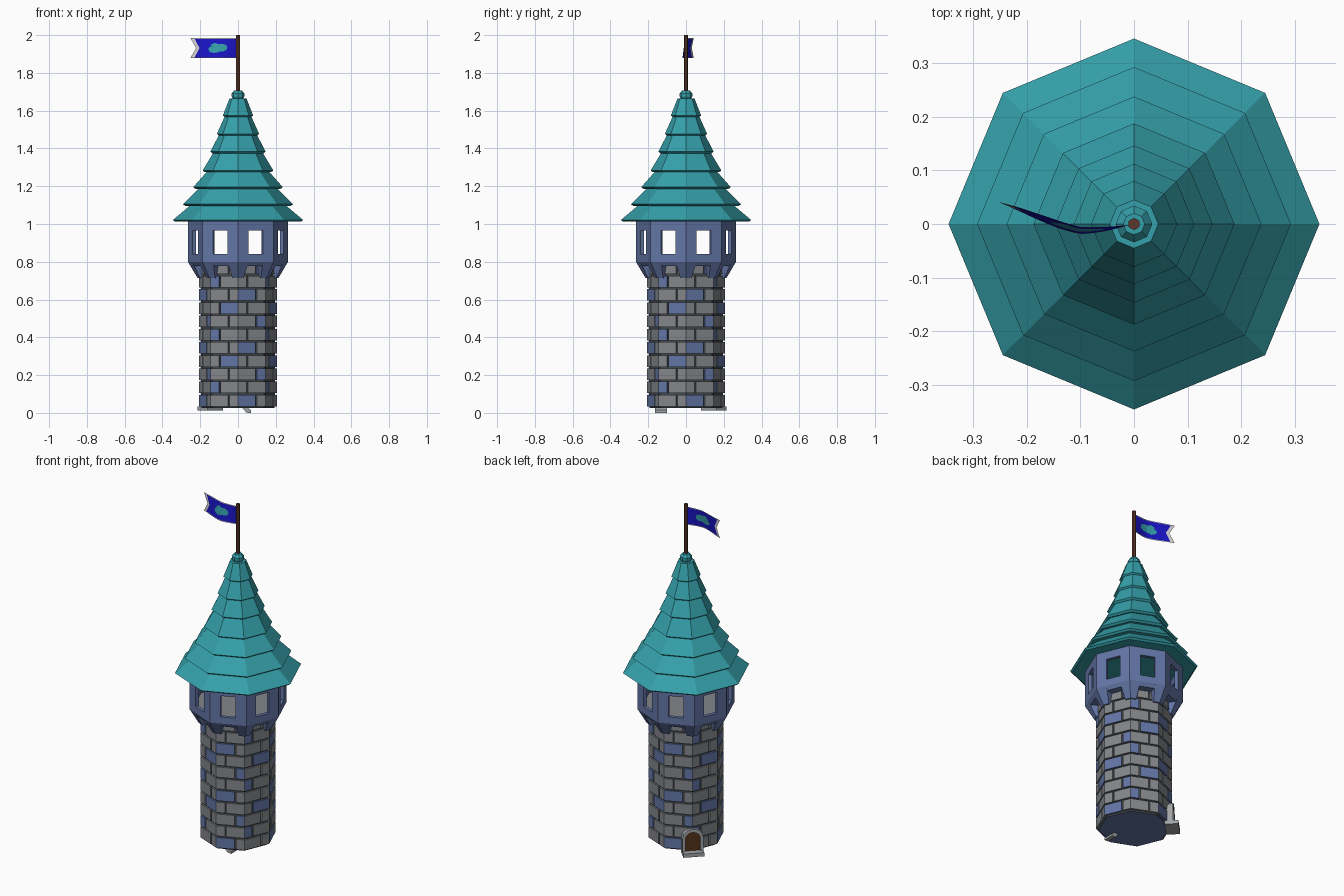
import bpy, bmesh, math
from mathutils import Vector

if "Cube" in bpy.data.objects:
    bpy.data.objects.remove(bpy.data.objects["Cube"])

def material(name, r, g, b):
    m = bpy.data.materials.new(name)
    m.diffuse_color = (r, g, b, 1)
    m.use_nodes = True
    m.node_tree.nodes["Principled BSDF"].inputs["Base Color"].default_value = m.diffuse_color
    return m

TEAL = material("teal_roof", .035, .35, .40)
SLATE = material("slate_blue", .125, .18, .38)
STONE = material("grey_stone", .23, .24, .255)
MORTAR = material("dark_mortar", .055, .065, .07)
POLE = material("pole_brown", .11, .038, .021)
DOOR = material("door_brown", .09, .032, .009)
TRIM = material("pale_stone", .36, .37, .38)
BLUE = material("flag_blue", .01, .007, .56)
WHITE = material("flag_white", .68, .66, .66)

def finish(bm, name, mats, fix=True):
    if fix:
        bmesh.ops.recalc_face_normals(bm, faces=bm.faces)
    me = bpy.data.meshes.new(name)
    bm.to_mesh(me)
    bm.free()
    for m in mats:
        me.materials.append(m)
    ob = bpy.data.objects.new(name, me)
    bpy.context.collection.objects.link(ob)
    return ob

def polar(r, a, z):
    return Vector((r * math.cos(a), r * math.sin(a), z))

def lathe(name, profile, mats, n=8, rule=None):
    """Closed n-sided solid from (radius, z) points, corners on the axes."""
    bm = bmesh.new()
    rings = [[bm.verts.new(polar(r, math.tau * i / n, z)) for i in range(n)] for r, z in profile]
    for a, b in zip(rings, rings[1:]):
        for i in range(n):
            j = (i + 1) % n
            bm.faces.new((a[i], a[j], b[j], b[i]))
    bm.faces.new(rings[0][::-1])
    bm.faces.new(rings[-1])
    if rule:
        for f in bm.faces:
            f.material_index = rule(f)
    return finish(bm, name, mats)

def on_face(k, t, r, z):
    """Point on face k of an octagon, t from 0 to 1 along it."""
    a = polar(r, math.pi / 4 * k, z)
    return a.lerp(polar(r, math.pi / 4 * (k + 1), z), t)

def hull(bm, pts, mat=0):
    vs = [bm.verts.new(p) for p in pts]
    res = bmesh.ops.convex_hull(bm, input=vs)
    for f in res["geom"]:
        if isinstance(f, bmesh.types.BMFace):
            f.material_index = mat

# shaft core: mortar sides, slate underside, stone floor on top
def core_rule(f):
    z = f.calc_center_median().z
    return 1 if z < .03 else (2 if z > .8 else 0)
lathe("shaft_core", [(.192, .025), (.196, .04), (.196, .805)], [MORTAR, SLATE, STONE], rule=core_rule)

# bricks: running bond, blue ones repeat every four rows
bm = bmesh.new()
for row in range(11):
    z0, z1 = .034 + .07 * row, .034 + .07 * row + .061
    split = .67 if row % 2 == 0 else .33
    for k in range(8):
        for part, (t0, t1) in enumerate(((0, split - .025), (split + .025, 1))):
            blue = (row % 4, k % 2, part) in {(0, 0, 0), (1, 1, 0), (2, 0, 1), (3, 1, 1)}
            hull(bm, [on_face(k, t, r, z) for t in (t0, t1) for r in (.19, .206)
                      for z in (z0, z1)], int(blue))
finish(bm, "shaft_bricks", [STONE, SLATE])

# corbels under the chamber, one round each corner
bm = bmesh.new()
for k in range(8):
    pts = []
    for r, z, t in ((.265, .8, .3), (.18, .8, .3), (.215, .715, .2), (.18, .715, .2)):
        pts += [on_face(k - 1, 1 - t, r, z), on_face(k, 0, r, z), on_face(k, t, r, z)]
    hull(bm, pts)
finish(bm, "corbels", [SLATE])
lathe("chamber_base", [(.25, .778), (.265, .8), (.265, .806)], [SLATE])
lathe("chamber_floor", [(.245, .8), (.245, .81)], [STONE])

# chamber walls with one open window per side
bm = bmesh.new()
R, T = .265, .022
for k in range(8):
    grids = []
    for r in (R, R - T):
        side = 2 * r * math.sin(math.pi / 8)
        w = .041 / side
        outer = [on_face(k, t, r, z) for t, z in ((0, .8), (1, .8), (1, 1.03), (0, 1.03))]
        inner = [on_face(k, t, r, z) for t, z in ((.5 - w, .84), (.5 + w, .84), (.5 + w, .965), (.5 - w, .965))]
        grids.append([[bm.verts.new(p) for p in loop] for loop in (outer, inner)])
    (oo, oi), (io, ii) = grids
    for i in range(4):
        j = (i + 1) % 4
        bm.faces.new((oo[i], oo[j], oi[j], oi[i]))
        bm.faces.new((io[j], io[i], ii[i], ii[j]))
        bm.faces.new((oi[i], oi[j], ii[j], ii[i]))
    for i, j in ((0, 1), (2, 3)):
        bm.faces.new((oo[j], oo[i], io[i], io[j]))
bmesh.ops.remove_doubles(bm, verts=bm.verts, dist=.0002)
finish(bm, "chamber_walls", [SLATE])

# seven overlapping roof tiers
tiers = [(.345, 1.012, .25), (.292, 1.096, .205), (.237, 1.186, .163), (.187, 1.274, .13),
         (.146, 1.374, .1), (.112, 1.468, .07), (.08, 1.565, .045)]
tops = [t[1] for t in tiers[1:]] + [1.66]
for i, ((r, z, rt), zt) in enumerate(zip(tiers, tops)):
    lathe(f"roof_tier_{i + 1}", [(r - .012, z), (r, z + .009), (rt, zt + .005)], [TEAL])
lathe("finial", [(.024, 1.655), (.034, 1.676), (.034, 1.69), (.02, 1.708)], [TEAL])
pole = lathe("flag_pole", [(.0115, 1.69), (.0115, 2.0)], [POLE], n=6)
pole.rotation_euler.z = math.pi / 6

# swallow-tailed waving flag: white border, blue field, teal emblem
bm = bmesh.new()
NU, NV = 48, 24
def flag_point(u, v):
    end = .222 + .03 * abs(2 * v - 1)
    x = .008 + u * (end - .008)
    y = -.012 * math.sin(x / .19 * math.pi) + .03 * max(0, x - .1) / .15 + (v - .5) * .014 * math.sin(u * math.pi)
    return Vector((-x, y, 1.878 + .107 * v))
grid = [[bm.verts.new(flag_point(i / NU, j / NV)) for j in range(NV + 1)] for i in range(NU + 1)]
for i in range(NU):
    for j in range(NV):
        f = bm.faces.new((grid[i][j], grid[i][j + 1], grid[i + 1][j + 1], grid[i + 1][j]))
        u, v = (i + .5) / NU, (j + .5) / NV
        if v < .06 or v > .94 or u > .91:
            f.material_index = 1
        elif any(((u - a) / p) ** 2 + ((v - b) / q) ** 2 < 1
                 for a, b, p, q in ((.38, .52, .16, .2), (.52, .45, .16, .18), (.5, .62, .1, .12))):
            f.material_index = 2
finish(bm, "flag", [BLUE, WHITE, TEAL], fix=False)

# door parts sit on the back-left corner: d outward, w sideways
A = math.radians(135)
def at_door(d, w, z):
    return polar(d, A, z) + Vector((-math.sin(A), math.cos(A), 0)) * w

def arch(hw, top, z0=.03):
    spring = top - hw * .9
    return [(-hw, z0)] + [(-hw * math.cos(i * math.pi / 6), spring + hw * .9 * math.sin(i * math.pi / 6))
                          for i in range(7)] + [(hw, z0)]

bm = bmesh.new()
hull(bm, [at_door(d, w, z) for d in (.16, .208) for w, z in arch(.042, .145)])
finish(bm, "door", [DOOR])

bm = bmesh.new()
loops = [[bm.verts.new(at_door(d, w, z)) for w, z in arch(*s)]
         for d, s in ((.17, (.057, .165)), (.216, (.057, .165)), (.216, (.041, .145)), (.17, (.041, .145)))]
for a, b in zip(loops, loops[1:] + loops[:1]):
    for i in range(len(a) - 1):
        bm.faces.new((a[i], a[i + 1], b[i + 1], b[i]))
finish(bm, "door_frame", [TRIM])

bm = bmesh.new()
hull(bm, [at_door(d, w, z) for d in (.17, .245) for w in (-.057, .057) for z in (.012, .034)])
finish(bm, "door_step", [TRIM])

# small tilted plate under the base
bm = bmesh.new()
hull(bm, [Vector((x, y, z)) for y in (-.163, -.1)
          for x, z in ((.02, .029), (.045, .001), (.07, 0), (.07, .014), (.05, .029))])
finish(bm, "under_plate", [TRIM])
